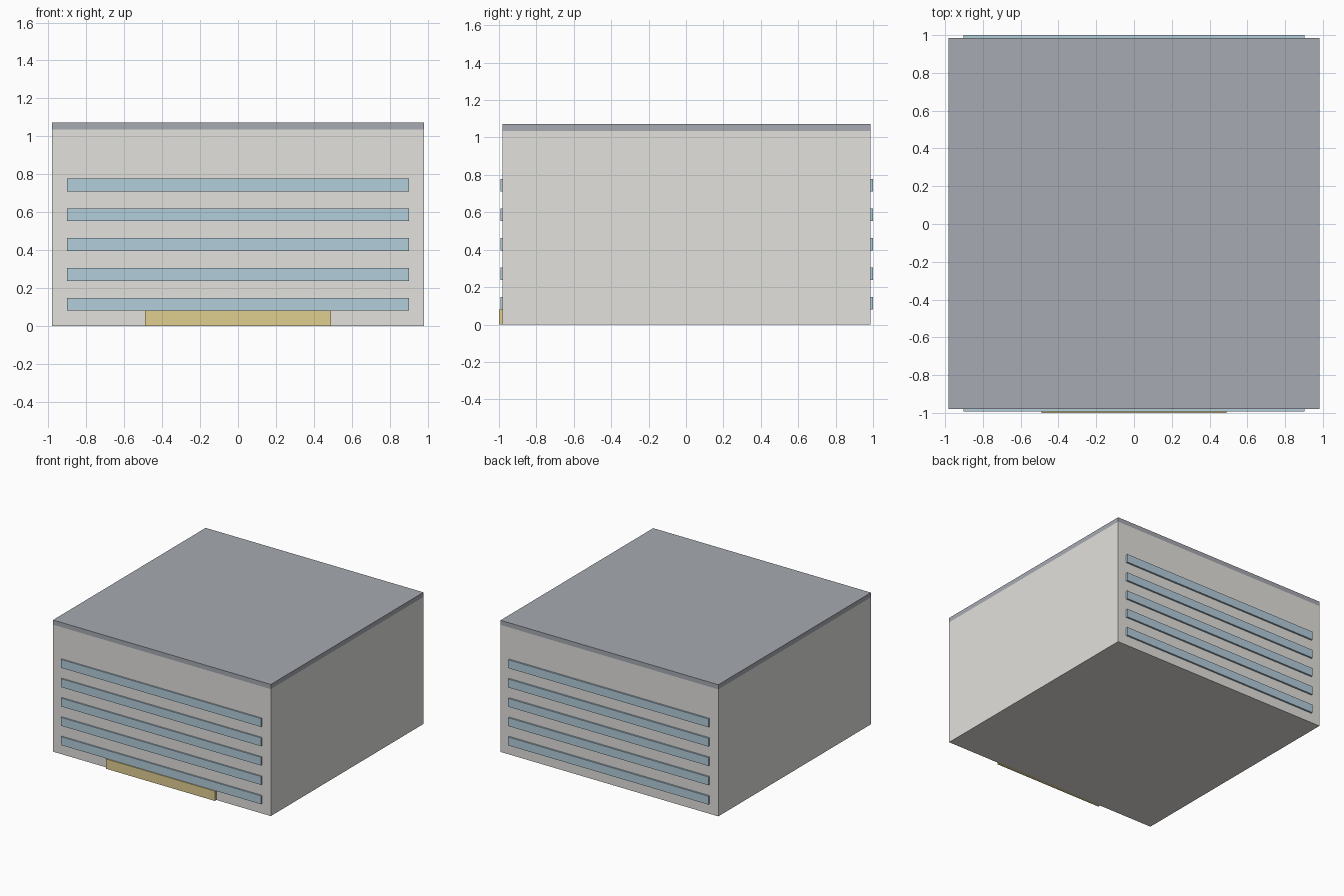
import bpy

if "Cube" in bpy.data.objects:
    bpy.data.objects.remove(bpy.data.objects["Cube"])


def material(name, rgb):
    m = bpy.data.materials.new(name)
    m.diffuse_color = (*rgb, 1)
    m.use_nodes = True
    m.node_tree.nodes["Principled BSDF"].inputs["Base Color"].default_value = m.diffuse_color
    return m


def box(name, lo, hi, mat):
    """Axis-aligned box between two corners."""
    bpy.ops.mesh.primitive_cube_add(size=1, location=[(a + b) / 2 for a, b in zip(lo, hi)])
    ob = bpy.context.object
    ob.name = name
    ob.scale = [b - a for a, b in zip(lo, hi)]
    bpy.ops.object.transform_apply(location=False, rotation=False, scale=True)
    ob.data.materials.append(mat)
    return ob


wall = material("wall", (0.76, 0.75, 0.72))
slate = material("slate", (0.38, 0.40, 0.44))
glass = material("glass", (0.45, 0.61, 0.71))
brass = material("brass", (0.74, 0.62, 0.28))

HALF = 0.982                   # half width of the block
FRONT, BACK = -0.98, 0.986     # wall planes
WALL_TOP, ROOF_TOP = 1.035, 1.073
FLOOR = 0.1575                 # storey height

# Main block and flat roof slab
box("building_block", (-HALF, FRONT, 0), (HALF, BACK, WALL_TOP), wall)
box("roof_slab", (-HALF, FRONT, WALL_TOP), (HALF, BACK, ROOF_TOP), slate)

# Ribbon windows on the front and back
for i in range(5):
    z0 = 0.08 + i * FLOOR
    z1 = z0 + 0.068
    box(f"front_window_{i + 1}", (-0.903, FRONT - 0.012, z0), (0.903, FRONT + 0.01, z1), glass)
    box(f"back_window_{i + 1}", (-0.903, BACK - 0.01, z0), (0.903, BACK + 0.014, z1), glass)

# Wide entrance at the front
box("entrance", (-0.491, -1.0, 0), (0.491, FRONT + 0.01, 0.08), brass)
